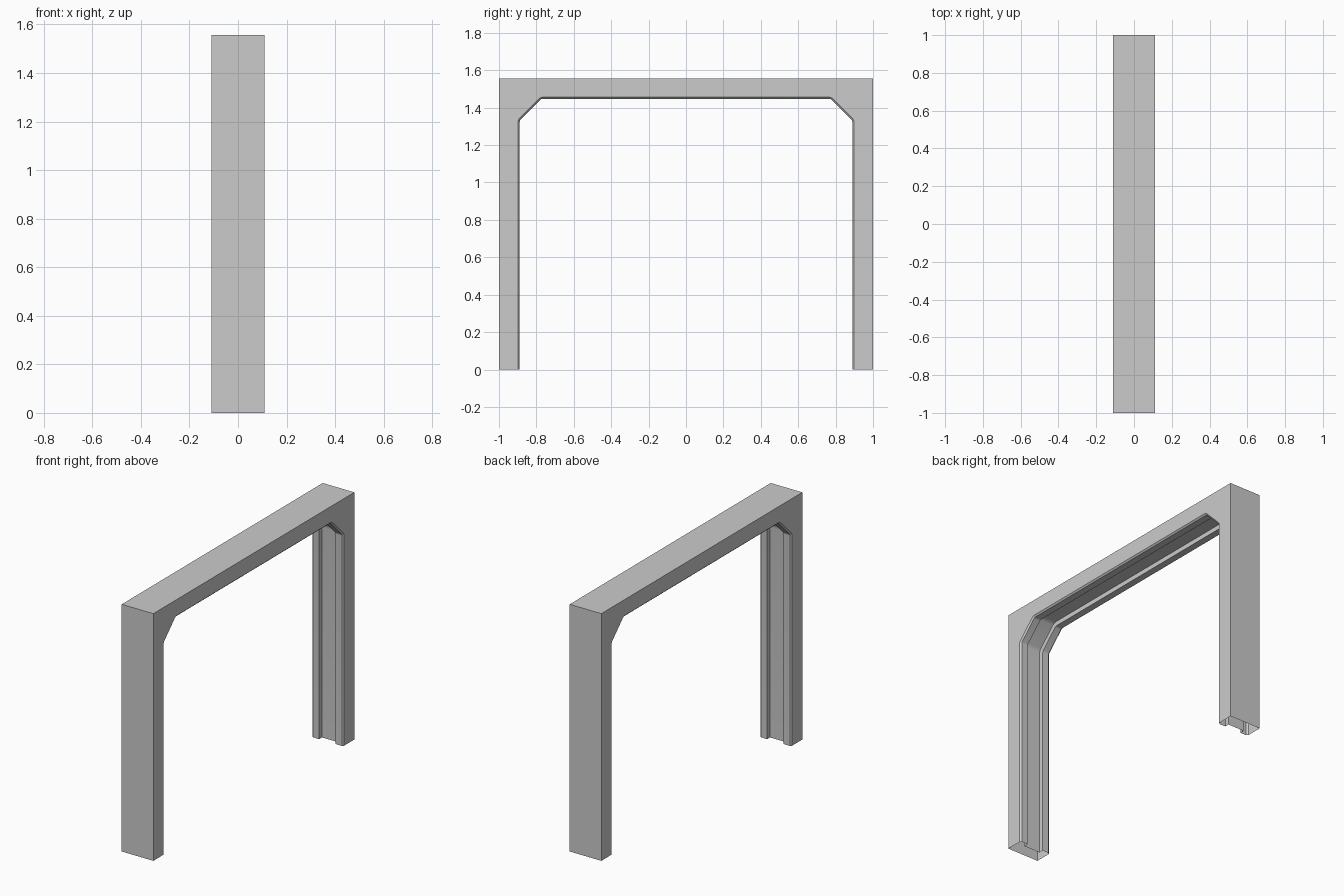
import bpy, bmesh, math
from mathutils import Vector

cube = bpy.data.objects.get("Cube")
if cube:
    bpy.data.objects.remove(cube, do_unlink=True)

HALF_W, HEIGHT = 0.11, 1.557      # frame half thickness in x, total height
SIDE, SOFFIT = 0.898, 1.456       # opening edge in y and z
CORNER = 0.121                    # size of the diagonal haunch
ROUND, STEPS = 0.011, 3           # softened haunch corners

metal = bpy.data.materials.new("light grey")
metal.diffuse_color = (0.6, 0.6, 0.6, 1)
metal.use_nodes = True
metal.node_tree.nodes["Principled BSDF"].inputs["Base Color"].default_value = (0.6, 0.6, 0.6, 1)


def rounded(a, b, c):
    """Replace corner b with a short curve."""
    p = b + (a - b).normalized() * ROUND
    q = b + (c - b).normalized() * ROUND
    pts = []
    for i in range(STEPS + 1):
        t = i / STEPS
        pts.append(p * (1 - t) ** 2 + b * 2 * t * (1 - t) + q * t * t)
    return pts


def opening_path():
    foot = Vector((SIDE, 0))
    low = Vector((SIDE, SOFFIT - CORNER))
    high = Vector((SIDE - CORNER, SOFFIT))
    mid = Vector((0, SOFFIT))
    half = [foot] + rounded(foot, low, high) + rounded(low, high, mid)
    return half + [Vector((-p.x, p.y)) for p in reversed(half)]


def offset(path, d):
    """Move the path a distance d into the opening, with mitred corners."""
    out = []
    for i, p in enumerate(path):
        dirs = []
        if i > 0:
            dirs.append((p - path[i - 1]).normalized())
        if i < len(path) - 1:
            dirs.append((path[i + 1] - p).normalized())
        normals = [Vector((-v.y, v.x)) for v in dirs]
        n = sum(normals, Vector((0, 0))).normalized()
        out.append(p + n * (d / n.dot(normals[0])))
    return out


path = opening_path()
bm = bmesh.new()

# Inner track: chamfered lips either side of a recessed channel
lip, recess = 0.009, -0.02
half_profile = [(HALF_W, 0), (HALF_W - 0.009, lip), (0.057, lip), (0.057, recess)]
profile = half_profile + [(-x, d) for x, d in reversed(half_profile)]
rows = [[bm.verts.new((x, p.x, p.y)) for p in offset(path, d)] for x, d in profile]
for a, b in zip(rows, rows[1:]):
    for i in range(len(path) - 1):
        bm.faces.new((a[i], a[i + 1], b[i + 1], b[i]))

# Outer casing: sides, top and leg backs, open under the feet
outer = [(1, 0), (1, HEIGHT), (-1, HEIGHT), (-1, 0)]
right = [bm.verts.new((HALF_W, y, z)) for y, z in outer]
left = [bm.verts.new((-HALF_W, y, z)) for y, z in outer]
for i in range(3):
    bm.faces.new((right[i], right[i + 1], left[i + 1], left[i]))
bm.faces.new(right + rows[0][::-1])
bm.faces.new(left + rows[-1][::-1])
bmesh.ops.recalc_face_normals(bm, faces=bm.faces)

mesh = bpy.data.meshes.new("portal_frame")
bm.to_mesh(mesh)
bm.free()
mesh.materials.append(metal)
frame = bpy.data.objects.new("portal_frame", mesh)
bpy.context.collection.objects.link(frame)

# Smooth the haunch bends, keep the profile edges sharp
bpy.ops.object.select_all(action='DESELECT')
frame.select_set(True)
bpy.context.view_layer.objects.active = frame
bpy.ops.object.shade_smooth_by_angle(angle=math.radians(30))
